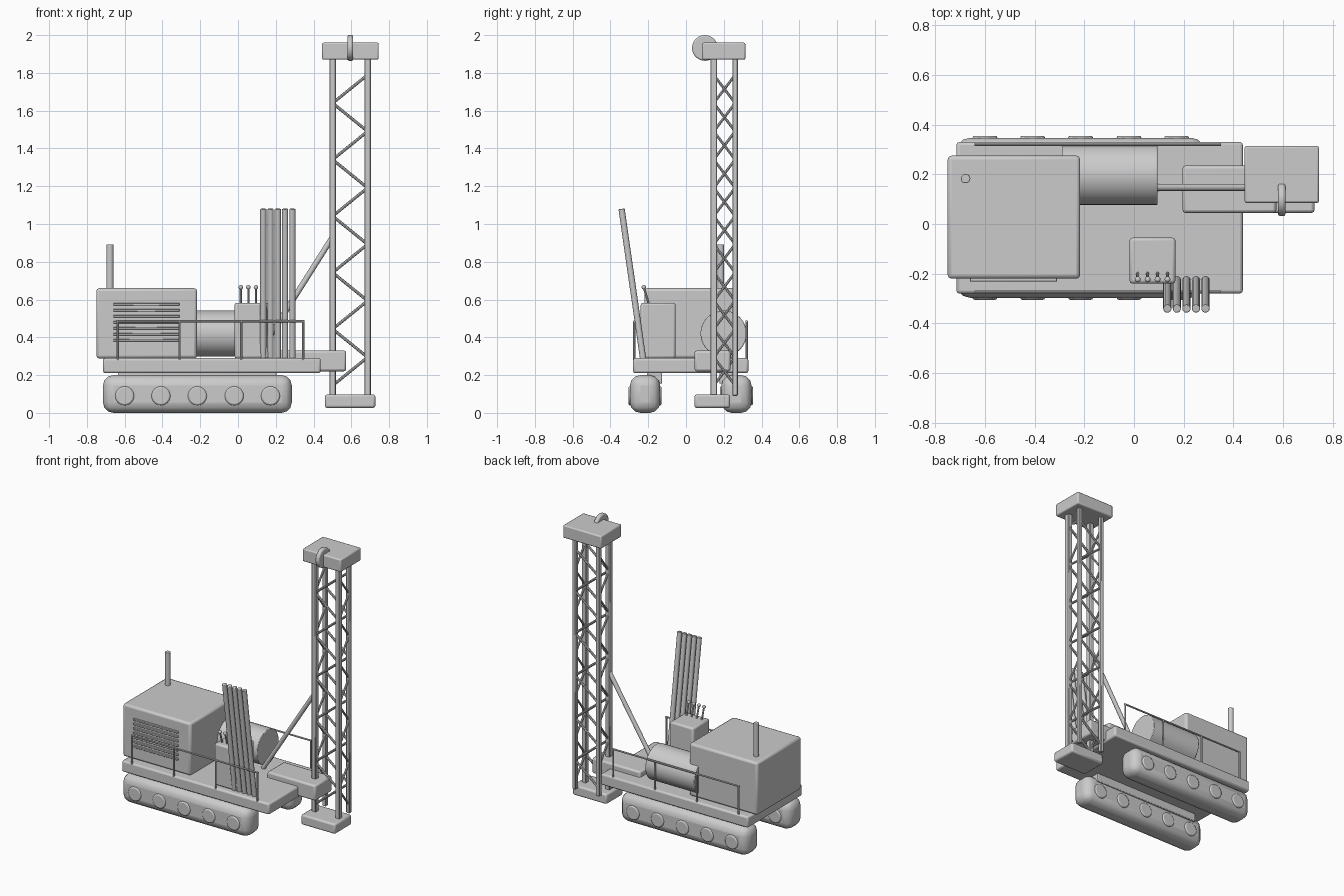
import bpy, math
from mathutils import Vector

if "Cube" in bpy.data.objects:
    bpy.data.objects.remove(bpy.data.objects["Cube"])

grey = bpy.data.materials.new("machine grey")
grey.diffuse_color = (0.6, 0.6, 0.6, 1)
grey.use_nodes = True
grey.node_tree.nodes["Principled BSDF"].inputs["Base Color"].default_value = grey.diffuse_color


def finish(o, name, bevel=0, segs=2):
    o.name = name
    o.data.materials.append(grey)
    if bevel:
        m = o.modifiers.new("bevel", 'BEVEL')
        m.width, m.segments = bevel, segs
        m.limit_method = 'ANGLE'
        m.angle_limit = math.radians(40)
    bpy.ops.object.shade_smooth_by_angle(angle=math.radians(35))
    return o


def box(name, x, y, z, bevel=0.012, segs=2):
    """Box from (min, max) pairs on each axis."""
    bpy.ops.mesh.primitive_cube_add(size=1, location=[(a + b) / 2 for a, b in (x, y, z)])
    o = bpy.context.object
    o.scale = [b - a for a, b in (x, y, z)]
    bpy.ops.object.transform_apply(location=False, rotation=False, scale=True)
    return finish(o, name, bevel, segs)


def rod(name, a, b, r, sides=12, bevel=0):
    """Cylinder between two points."""
    a, b = Vector(a), Vector(b)
    d = b - a
    bpy.ops.mesh.primitive_cylinder_add(vertices=sides, radius=r, depth=d.length, location=(a + b) / 2)
    o = bpy.context.object
    o.rotation_euler = d.to_track_quat('Z', 'Y').to_euler()
    return finish(o, name, bevel)


def ball(name, c, r):
    bpy.ops.mesh.primitive_uv_sphere_add(segments=12, ring_count=8, radius=r, location=c)
    return finish(bpy.context.object, name)


# Crawler tracks with hubs, and the inner frame rails
for side, yc, s in (("front", -0.217, 1), ("back", 0.267, -1)):
    box(side + "_track", (-0.715, 0.285), (yc - 0.08, yc + 0.08), (0, 0.2), 0.055, 3)
    for x in (-0.60, -0.408, -0.215, -0.02, 0.172):
        rod(side + "_track_hub", (x, yc - 0.088, 0.09), (x, yc + 0.088, 0.09), 0.05, 24, 0.008)
    rail = sorted((yc + s * 0.01, yc + s * 0.09))
    box(side + "_frame_rail", (-0.635, 0.205), rail, (0.155, 0.22), 0.005)

# Deck, engine house, louvres, exhaust
box("deck", (-0.715, 0.438), (-0.28, 0.33), (0.21, 0.29))
box("engine_house", (-0.75, -0.217), (-0.22, 0.275), (0.288, 0.66), 0.015)
for i in range(7):
    z = 0.575 - i * 0.0317
    box("louvre", (-0.66, -0.31), (-0.232, -0.21), (z - 0.007, z + 0.007), 0.002, 1)
rod("exhaust_pipe", (-0.678, 0.183, 0.64), (-0.678, 0.183, 0.892), 0.019, 20, 0.003)

# Winch drum
rod("winch_drum", (-0.29, 0.199, 0.42), (0.095, 0.199, 0.42), 0.122, 40, 0.004)

# Control console and levers
box("control_console", (-0.018, 0.167), (-0.24, -0.055), (0.288, 0.583))
for i in range(4):
    x = 0.015 + i * 0.04
    rod("lever", (x, -0.195, 0.57), (x, -0.222, 0.66), 0.006, 8)
    ball("lever_knob", (x, -0.223, 0.665), 0.012)

# Leaning drill pipes
for i in range(5):
    x = 0.134 + i * 0.0385
    rod("drill_pipe", (x, -0.227, 0.285), (x, -0.341, 1.08), 0.0165, 16, 0.003)

# Railings on both long sides
for side, y in (("front", -0.274), ("back", 0.321)):
    for i in range(4):
        x = -0.637 + i * 0.3273
        rod(side + "_rail_post", (x, y, 0.28), (x, y, 0.485), 0.006, 8)
    rod(side + "_handrail", (-0.643, y, 0.485), (0.351, y, 0.485), 0.006, 8)

# Mast bracket, foot, head and pulley
box("mast_bracket", (0.195, 0.573), (0.045, 0.235), (0.22, 0.33))
box("mast_foot", (0.46, 0.727), (0.045, 0.233), (0.026, 0.098))
box("mast_head", (0.445, 0.745), (0.085, 0.314), (1.87, 1.96), 0.008)
rod("head_pulley", (0.58, 0.1, 1.932), (0.61, 0.1, 1.932), 0.068, 32, 0.008)

# Mast legs: thick front pair, thinner back pair
XL, XR, YF, YB = 0.501, 0.686, 0.147, 0.26
for x in (XL, XR):
    box("mast_front_leg", (x - 0.017, x + 0.017), (YF - 0.018, YF + 0.018), (0.09, 1.88), 0.004, 1)
    box("mast_back_leg", (x - 0.014, x + 0.014), (YB - 0.014, YB + 0.014), (0.09, 1.88), 0.004, 1)

# Zigzag lattice on all four mast faces
xs, ys = (XL, XR), (YF, YB)
for i in range(11):
    z0 = 0.145 + i * 0.1495
    z1 = z0 + 0.1495
    a, b = i % 2, (i + 1) % 2
    for y in ys:
        rod("mast_brace", (xs[a], y, z0), (xs[b], y, z1), 0.008, 8)
    rod("mast_left_brace", (XL, ys[a], z0), (XL, ys[b], z1), 0.007, 8)
    rod("mast_right_brace", (XR, ys[b], z0), (XR, ys[a], z1), 0.007, 8)

# Strut holding the mast
rod("mast_strut", (0.095, 0.147, 0.29), (0.5, 0.147, 0.93), 0.015, 12)
